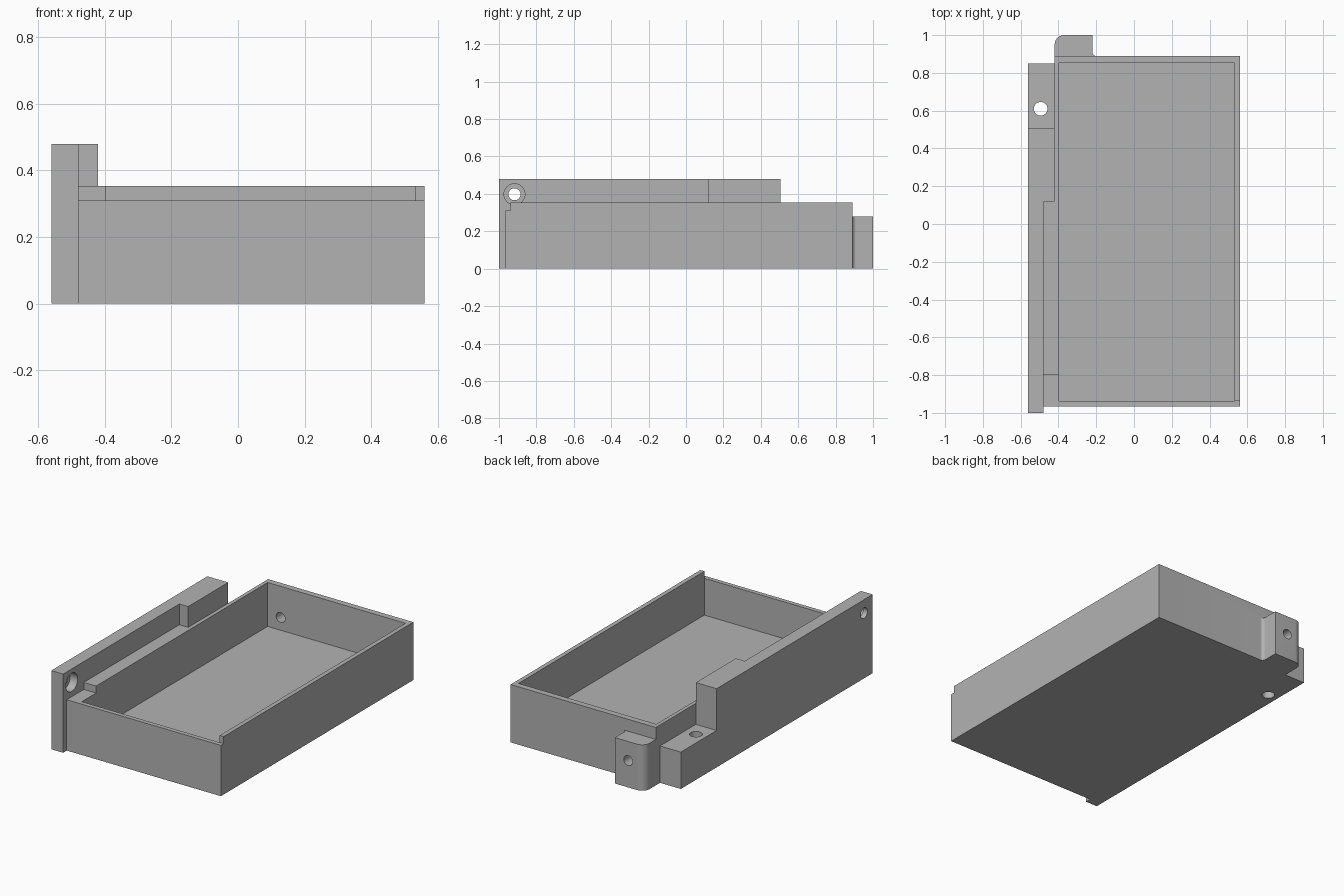
import bpy
import bmesh
import math
from mathutils import Matrix

cube = bpy.data.objects.get("Cube")
if cube:
    bpy.data.objects.remove(cube, do_unlink=True)

grey = bpy.data.materials.new("plain_grey")
grey.use_nodes = True
colour = (0.45, 0.45, 0.45, 1)
grey.diffuse_color = colour
grey.node_tree.nodes["Principled BSDF"].inputs["Base Color"].default_value = colour


def finish(name, bm):
    bmesh.ops.recalc_face_normals(bm, faces=bm.faces[:])
    mesh = bpy.data.meshes.new(name)
    bm.to_mesh(mesh)
    bm.free()
    mesh.materials.append(grey)
    obj = bpy.data.objects.new(name, mesh)
    bpy.context.collection.objects.link(obj)
    return obj


def prism(name, outline, z0, z1):
    """Extrude a plan outline between two heights."""
    bm = bmesh.new()
    face = bm.faces.new([bm.verts.new((x, y, z0)) for x, y in outline])
    ext = bmesh.ops.extrude_face_region(bm, geom=[face])
    top = [v for v in ext["geom"] if isinstance(v, bmesh.types.BMVert)]
    bmesh.ops.translate(bm, verts=top, vec=(0, 0, z1 - z0))
    return finish(name, bm)


def box(name, x0, x1, y0, y1, z0, z1):
    return prism(name, [(x0, y0), (x1, y0), (x1, y1), (x0, y1)], z0, z1)


def drill(name, centre, radius, length, axis):
    """Cylinder cutter along one axis."""
    turn = {"X": Matrix.Rotation(math.pi / 2, 4, "Y"),
            "Y": Matrix.Rotation(math.pi / 2, 4, "X"),
            "Z": Matrix.Identity(4)}[axis]
    bm = bmesh.new()
    bmesh.ops.create_cone(bm, cap_ends=True, segments=40, radius1=radius, radius2=radius,
                          depth=length, matrix=Matrix.Translation(centre) @ turn)
    return finish(name, bm)


def combine(target, other, operation):
    """Apply a boolean and discard the second part."""
    mod = target.modifiers.new("join", "BOOLEAN")
    mod.operation = operation
    mod.solver = "EXACT"
    mod.object = other
    bpy.context.view_layer.objects.active = target
    bpy.ops.object.modifier_apply(modifier=mod.name)
    bpy.data.objects.remove(other, do_unlink=True)


def arc(cx, cy, r, start, end, steps=10):
    angles = [math.radians(start + (end - start) * i / steps) for i in range(steps + 1)]
    return [(cx + r * math.cos(a), cy + r * math.sin(a)) for a in angles]


# Open tray with a lowered front lip
LEFT, RIGHT, FRONT, BACK, RIM, LIP = -0.48, 0.56, -0.965, 0.89, 0.353, 0.31
tray = prism("tray", [(LEFT, FRONT), (RIGHT, FRONT), (RIGHT, BACK), (-0.42, BACK),
                      (-0.42, 0.4), (LEFT, 0.4)], 0, RIM)
for cutter in (box("pocket", -0.397, 0.533, -0.938, 0.853, 0.085, 1),
               box("lip_notch", -0.6, 0.7, -1.1, -0.938, LIP, 1),
               box("corner_notch", -0.6, -0.39, -1.1, -0.8, LIP, 1)):
    combine(tray, cutter, "DIFFERENCE")

# Side rail: tall bar, thicker rear half and low mounting foot
rail = prism("rail", [(-0.56, -1), (LEFT, -1), (LEFT, 0.12), (-0.42, 0.12),
                      (-0.42, 0.505), (-0.56, 0.505)], 0, 0.48)
combine(rail, box("foot", -0.56, -0.42, 0.505, 0.85, 0, 0.225), "UNION")
combine(tray, rail, "UNION")

# Rear lug with a rounded outer corner and a filleted root
outline = ([(-0.42, BACK - 0.02), (-0.2, BACK - 0.02)]
           + arc(-0.2, BACK + 0.02, 0.02, 270, 180)
           + [(-0.22, 1)] + arc(-0.37, 0.95, 0.05, 90, 180))
combine(tray, prism("lug", outline, 0, 0.28), "UNION")

# Screw holes and counterbore
for cutter in (drill("rail_hole", (-0.52, -0.917, 0.398), 0.032, 0.2, "X"),
               drill("rail_counterbore", (LEFT, -0.917, 0.398), 0.056, 0.1, "X"),
               drill("foot_hole", (-0.494, 0.61, 0.1), 0.036, 0.5, "Z"),
               drill("lug_hole", (-0.31, 0.93, 0.163), 0.03, 0.3, "Y")):
    combine(tray, cutter, "DIFFERENCE")

tray.name = "tray_with_rail"
bpy.ops.object.select_all(action="DESELECT")
tray.select_set(True)
bpy.context.view_layer.objects.active = tray
bpy.ops.object.shade_smooth_by_angle(angle=math.radians(30))
